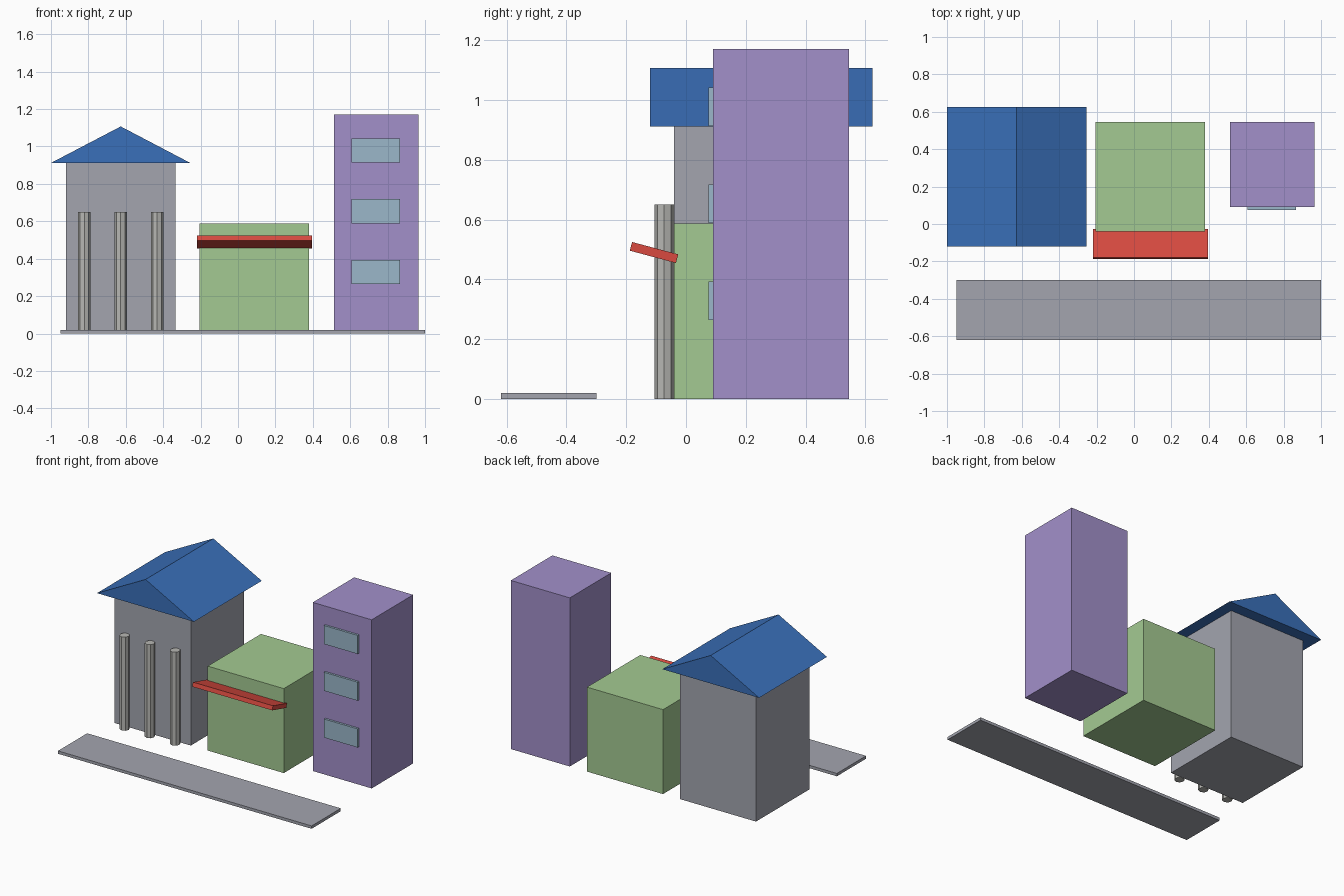
import bpy
import bmesh
from math import radians

cube = bpy.data.objects.get("Cube")
if cube:
    bpy.data.objects.remove(cube, do_unlink=True)


def material(name, rgb):
    """Make a flat material from 0-255 display values."""
    linear = [((c / 255 + 0.055) / 1.055) ** 2.4 for c in rgb] + [1]
    m = bpy.data.materials.new(name)
    m.use_nodes = True
    m.diffuse_color = linear
    m.node_tree.nodes["Principled BSDF"].inputs["Base Color"].default_value = linear
    return m


stone = material("stone grey", (163, 165, 175))
column_grey = material("column grey", (184, 184, 180))
roof_blue = material("roof blue", (58, 112, 186))
green = material("shop green", (164, 202, 146))
red = material("awning red", (216, 74, 64))
purple = material("tower purple", (162, 144, 202))
glass = material("window blue", (155, 183, 202))


def finish(bm, name, mat, location=(0, 0, 0)):
    bmesh.ops.recalc_face_normals(bm, faces=bm.faces)
    mesh = bpy.data.meshes.new(name)
    bm.to_mesh(mesh)
    bm.free()
    mesh.materials.append(mat)
    obj = bpy.data.objects.new(name, mesh)
    obj.location = location
    bpy.context.collection.objects.link(obj)
    return obj


def box(name, mat, low, high):
    bm = bmesh.new()
    bmesh.ops.create_cube(bm, size=1)
    size = [b - a for a, b in zip(low, high)]
    bmesh.ops.scale(bm, vec=size, verts=bm.verts)
    return finish(bm, name, mat, [(a + b) / 2 for a, b in zip(low, high)])


# Pavement strip
box("pavement", stone, (-0.95, -0.62, 0), (1, -0.3, 0.02))

# Hall with a gabled roof
hall_x = -0.627
box("hall_walls", stone, (-0.92, -0.04, 0), (-0.335, 0.545, 0.914))

bm = bmesh.new()
gable = [bm.verts.new(p) for p in ((-1, -0.12, 0.912), (-0.255, -0.12, 0.912),
                                   (hall_x, -0.12, 1.107))]
face = bm.faces.new(gable)
extruded = bmesh.ops.extrude_face_region(bm, geom=[face], use_keep_orig=True)["geom"]
bmesh.ops.translate(bm, vec=(0, 0.745, 0),
                    verts=[g for g in extruded if isinstance(g, bmesh.types.BMVert)])
finish(bm, "hall_roof", roof_blue)

# Octagonal columns, spaced evenly across the hall front
for side, label in ((-1, "right"), (0, "middle"), (1, "left")):
    bm = bmesh.new()
    bmesh.ops.create_cone(bm, cap_ends=True, segments=8, radius1=0.0325,
                          radius2=0.0325, depth=0.65)
    finish(bm, f"column_{label}", column_grey, (hall_x + side * 0.195, -0.073, 0.325))

# Shop with a sloping awning
box("shop_walls", green, (-0.205, -0.04, 0), (0.38, 0.545, 0.587))
awning = box("shop_awning", red, (-0.22, -0.187, 0.475), (0.395, -0.027, 0.505))
awning.rotation_euler.x = radians(-15)

# Tower with a column of windows
box("tower_walls", purple, (0.512, 0.09, 0), (0.965, 0.545, 1.172))
for i in range(3):
    z = 0.264 + i * 0.325
    box(f"tower_window_{i + 1}", glass, (0.608, 0.075, z), (0.867, 0.1, z + 0.129))
